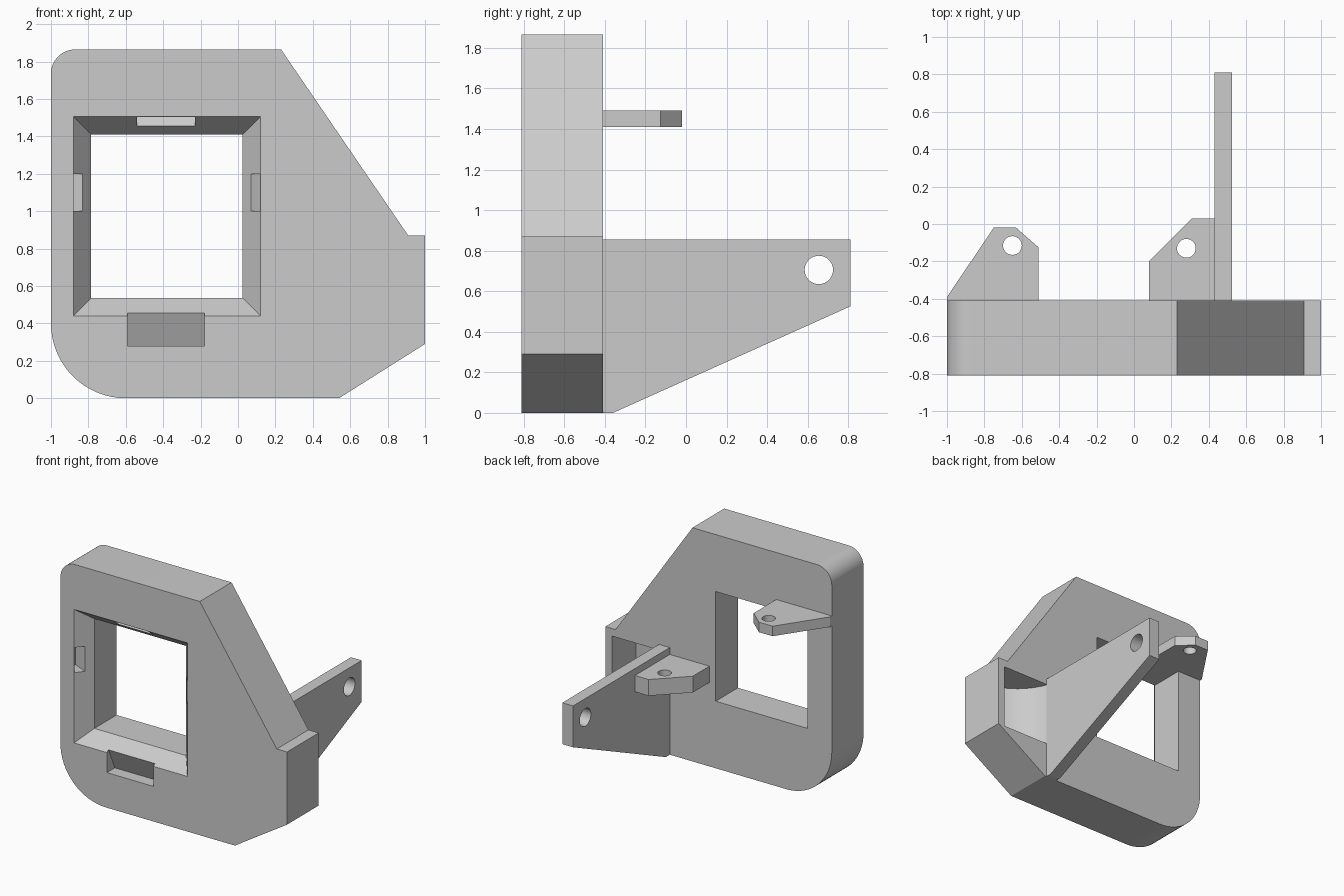
import bpy, bmesh, math

cube = bpy.data.objects.get("Cube")
if cube:
    bpy.data.objects.remove(cube, do_unlink=True)

grey = bpy.data.materials.new("plain grey")
grey.use_nodes = True
grey.diffuse_color = (0.6, 0.6, 0.6, 1)
grey.node_tree.nodes["Principled BSDF"].inputs["Base Color"].default_value = (0.6, 0.6, 0.6, 1)

FRONT, BACK = -0.81, -0.41
X0, X1, Z0, Z1 = -0.88, 0.12, 0.44, 1.505   # opening at the front face
BEVEL, BEVEL_DEPTH = 0.095, 0.12


def loft(name, loop_a, loop_b):
    """Closed solid between two matching loops."""
    bm = bmesh.new()
    a = [bm.verts.new(p) for p in loop_a]
    b = [bm.verts.new(p) for p in loop_b]
    bm.faces.new(a)
    bm.faces.new(b)
    for i in range(len(a)):
        j = (i + 1) % len(a)
        bm.faces.new((a[i], a[j], b[j], b[i]))
    bmesh.ops.recalc_face_normals(bm, faces=bm.faces)
    mesh = bpy.data.meshes.new(name)
    bm.to_mesh(mesh)
    bm.free()
    mesh.materials.append(grey)
    obj = bpy.data.objects.new(name, mesh)
    bpy.context.collection.objects.link(obj)
    return obj


def prism(name, pts, axis, lo, hi):
    """Extrude a 2D profile along an axis."""
    place = {"x": lambda u, v, w: (w, u, v),
             "y": lambda u, v, w: (u, w, v),
             "z": lambda u, v, w: (u, v, w)}[axis]
    return loft(name, [place(u, v, lo) for u, v in pts], [place(u, v, hi) for u, v in pts])


def arc(cx, cy, r, start, end, n=16):
    return [(cx + r * math.cos(math.radians(start + (end - start) * i / n)),
             cy + r * math.sin(math.radians(start + (end - start) * i / n))) for i in range(n + 1)]


def circle(cx, cy, r):
    return arc(cx, cy, r, 0, 360, 32)[:-1]


def activate(obj):
    bpy.ops.object.select_all(action="DESELECT")
    obj.select_set(True)
    bpy.context.view_layer.objects.active = obj


def cut(obj, cutter):
    cutter.hide_render = True
    mod = obj.modifiers.new("cut", "BOOLEAN")
    mod.operation = "DIFFERENCE"
    mod.solver = "EXACT"
    mod.object = cutter
    activate(obj)
    bpy.ops.object.modifier_apply(modifier=mod.name)
    bpy.data.objects.remove(cutter, do_unlink=True)


def opening_loop(depth):
    s = BEVEL * depth / BEVEL_DEPTH
    y = FRONT + depth
    return [(X0 + s, y, Z0 + s), (X1 - s, y, Z0 + s), (X1 - s, y, Z1 - s), (X0 + s, y, Z1 - s)]


# Main plate with rounded left corners and sloping right side
outline = (arc(-0.87, 1.735, 0.13, 90, 180) + arc(-0.6, 0.4, 0.4, 180, 270)
           + [(0.54, 0), (1, 0.29), (1, 0.87), (0.91, 0.87), (0.23, 1.865)])
plate = prism("plate", outline, "y", FRONT, BACK)

# Square opening with a bevelled front rim
hole = [(x, z) for x, y, z in opening_loop(BEVEL_DEPTH)]
cut(plate, prism("opening_cutter", hole, "y", -1, -0.2))
cut(plate, loft("rim_cutter", opening_loop(-0.02), opening_loop(2 * BEVEL_DEPTH)))

# Undercut clip notches in the rim, as (inset, depth) profiles
notch = [(0.05, 0.063), (-0.07, 0.12), (-0.07, 0.05), (0, 0.002), (0.08, 0.01)]
latch = [(0.015, 0.019), (-0.16, 0.1), (-0.16, -0.02), (0.015, -0.02)]
cut(plate, prism("left_notch", [(X0 + a, FRONT + d) for a, d in notch], "z", 1.0, 1.2))
cut(plate, prism("right_notch", [(X1 - a, FRONT + d) for a, d in notch], "z", 1.0, 1.2))
cut(plate, prism("top_notch", [(FRONT + d, Z1 - a) for a, d in notch], "x", -0.54, -0.23))
cut(plate, prism("bottom_notch", [(FRONT + d, Z0 + a) for a, d in latch], "x", -0.59, -0.18))

# Curved scoop in the back beside the arm
scoop = arc(0.94, BACK + 0.15, 0.45, 200, 270, 12) + [(0.94, -0.2), (0.53, -0.2)]
cut(plate, prism("scoop_cutter", scoop, "z", 0.29, 0.81))

# Long tapered arm with a pivot hole
arm = prism("rear_arm", [(BACK, 0), (-0.36, 0), (0.81, 0.525), (0.81, 0.855), (BACK, 0.855)],
            "x", 0.43, 0.525)
cut(arm, prism("arm_hole", circle(0.655, 0.705, 0.07), "x", 0.3, 0.7))

# Two horizontal tabs with holes
upper = prism("upper_tab", [(-1, BACK), (-1, -0.39), (-0.75, -0.02), (-0.63, -0.02),
                            (-0.51, -0.125), (-0.51, BACK)], "z", 1.41, 1.49)
cut(upper, prism("upper_hole", circle(-0.65, -0.115, 0.05), "z", 1.3, 1.6))
lower = prism("lower_tab", [(0.08, BACK), (0.08, -0.2), (0.31, 0.03), (0.43, 0.03),
                            (0.43, BACK)], "z", 0.67, 0.8)
cut(lower, prism("lower_hole", circle(0.28, -0.13, 0.05), "z", 0.5, 1))

for obj in (plate, arm, upper, lower):
    activate(obj)
    bpy.ops.object.shade_smooth_by_angle(angle=math.radians(25))
